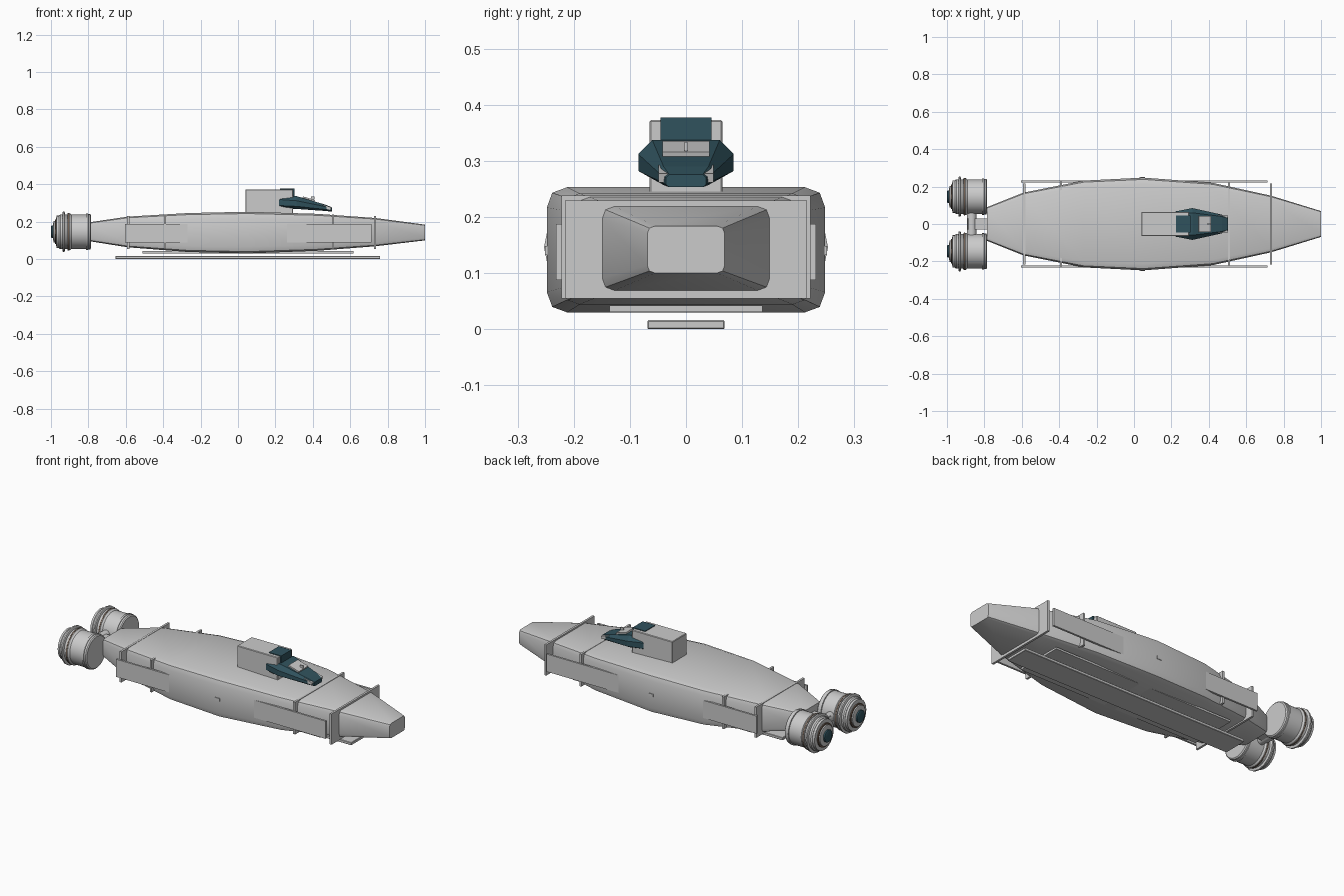
import bpy, bmesh, math
from mathutils import Matrix

if "Cube" in bpy.data.objects:
    bpy.data.objects.remove(bpy.data.objects["Cube"])


def material(name, col):
    m = bpy.data.materials.new(name)
    m.diffuse_color = (*col, 1)
    m.use_nodes = True
    m.node_tree.nodes["Principled BSDF"].inputs["Base Color"].default_value = m.diffuse_color
    return m


TEAL = material("dark_teal", (0.03, 0.085, 0.11))
BROWN = material("brown_seal", (0.16, 0.11, 0.08))


def finish(name, bm, mat=None, smooth=None):
    bmesh.ops.recalc_face_normals(bm, faces=bm.faces)
    me = bpy.data.meshes.new(name)
    bm.to_mesh(me)
    bm.free()
    ob = bpy.data.objects.new(name, me)
    bpy.context.collection.objects.link(ob)
    if mat:
        me.materials.append(mat)
    if smooth:
        bpy.ops.object.select_all(action='DESELECT')
        ob.select_set(True)
        bpy.context.view_layer.objects.active = ob
        bpy.ops.object.shade_smooth_by_angle(angle=math.radians(smooth))
    return ob


def box(name, lo, hi, mat=None, bevel=0, tilt=0):
    size = [b - a for a, b in zip(lo, hi)]
    mid = [(a + b) / 2 for a, b in zip(lo, hi)]
    bm = bmesh.new()
    m = Matrix.Translation(mid) @ Matrix.Rotation(tilt, 4, 'Y') @ Matrix.Diagonal((*size, 1))
    bmesh.ops.create_cube(bm, size=1, matrix=m)
    if bevel:
        bmesh.ops.bevel(bm, geom=bm.edges[:], offset=bevel, segments=1, affect='EDGES')
    return finish(name, bm, mat)


def loft(name, rings, mat=None, smooth=None):
    bm = bmesh.new()
    loops = [[bm.verts.new(p) for p in r] for r in rings]
    n = len(loops[0])
    for a, b in zip(loops, loops[1:]):
        for i in range(n):
            j = (i + 1) % n
            bm.faces.new((a[i], a[j], b[j], b[i]))
    bm.faces.new(loops[0])
    bm.faces.new(loops[-1])
    return finish(name, bm, mat, smooth)


def hull_section(x, w, z0, z1, c):
    # rectangle with two-step chamfered corners
    corner = [(w, c), (w - c * .27, c * .27), (w - c, 0)]
    right_top = [(y, z1 - d) for y, d in corner]
    right_bot = [(y, z0 + d) for y, d in corner]
    pts = right_top + [(-y, z) for y, z in reversed(right_top)]
    pts += [(-y, z) for y, z in right_bot] + list(reversed(right_bot))
    return [(x, y, z) for y, z in pts]


def turned(name, profile, y, z, sides=32, mat=None):
    # solid of revolution along x
    rings = [[(x, y + r * math.cos(2 * math.pi * i / sides), z + r * math.sin(2 * math.pi * i / sides))
              for i in range(sides)] for x, r in profile]
    return loft(name, rings, mat, 30)


# Main hull
loft("hull", [hull_section(*s) for s in (
    (-0.785, 0.090, 0.094, 0.198, 0.018),
    (-0.59, 0.168, 0.063, 0.227, 0.024),
    (-0.27, 0.232, 0.038, 0.246, 0.032),
    (0.05, 0.248, 0.030, 0.253, 0.036),
    (0.42, 0.220, 0.044, 0.242, 0.030),
    (0.73, 0.152, 0.068, 0.220, 0.022),
    (1.00, 0.069, 0.100, 0.184, 0.014))], smooth=25)

# Transverse frames
for n, x, w, z0, z1 in (("bow", 0.733, .216, .055, .229), ("fore", 0.508, .222, .055, .238),
                        ("aft", -0.39, .226, .055, .238), ("stern", -0.587, .216, .055, .229)):
    box(n + "_frame", (x - .006, -w, z0), (x + .006, w, z1))

# Side rails, side lamps and keel plates
for s, n in ((1, "left"), (-1, "right")):
    box(n + "_side_rail", (-0.605, s * .2265 - .0055, .0875), (0.713, s * .2265 + .0055, .1875))
    box(n + "_side_lamp", (0.03, s * .247 - .004, .132), (0.06, s * .247 + .004, .148))
box("belly_plate", (-0.51, -.136, .031), (0.617, .136, .042))
box("keel_plate", (-0.655, -.069, 0), (0.76, .069, .016), bevel=.002)

# Tower
box("tower", (0.04, -.065, .235), (0.295, .065, .373), bevel=.003)
box("tower_hatch", (0.225, -.045, .33), (0.303, .045, .377), TEAL)


# Cockpit, wedge shaped with chamfered upper and lower edges
def cockpit_section(x, w, wt, z0, zl, zh, z1):
    h = [(wt, z1), (w, zh), (w, zl), (wt, z0)]
    return [(x, y, z) for y, z in h] + [(x, -y, z) for y, z in reversed(h)]


loft("cockpit", [cockpit_section(*s) for s in (
    (0.187, .045, .030, .278, .284, .298, .304),
    (0.225, .068, .052, .272, .286, .318, .335),
    (0.312, .085, .060, .268, .282, .312, .337),
    (0.470, .050, .040, .257, .265, .280, .290),
    (0.503, .036, .030, .253, .258, .270, .276))], TEAL)
slope = math.atan2(.047, .158)
box("cockpit_window", (0.343, -.042, .308), (0.41, .042, .326), tilt=slope)
box("cockpit_lip", (0.445, -.049, .269), (0.498, .049, .285), tilt=slope)
box("cockpit_aerial", (0.39, -.003, .318), (0.41, .003, .334))

# Twin engines
for s, n in ((1, "left"), (-1, "right")):
    y, z = s * .146, .146
    turned(n + "_engine_body", [(-.785, .088), (-.79, .094), (-.80, .094), (-.801, .097), (-.812, .097),
                                (-.813, .092), (-.89, .092), (-.90, .099), (-.912, .099),
                                (-.913, .093), (-.95, .093), (-.957, .088)], y, z)
    turned(n + "_engine_flange", [(-.925, .100), (-.928, .107), (-.936, .107), (-.939, .100)], y, z, 16)
    turned(n + "_engine_seal", [(-.903, .100), (-.909, .100)], y, z, 32, BROWN)
    turned(n + "_engine_step", [(-.95, .086), (-.97, .086), (-.972, .074)], y, z)
    turned(n + "_engine_ring", [(-.965, .066), (-.978, .066)], y, z, 32, BROWN)
    turned(n + "_engine_nozzle", [(-.97, .058), (-.985, .058), (-.988, .046)], y, z)
    turned(n + "_engine_cap", [(-.98, .034), (-.997, .034), (-1.0, .028)], y, z, 24, TEAL)

# Link between the engines
link = turned("engine_link", [(-.065, .026), (.065, .026)], 0, 0, 24)
link.rotation_euler = (0, 0, math.pi / 2)
link.location = (-.868, 0, .146)
box("engine_strut", (-.89, -.03, .125), (-.77, .03, .165))
